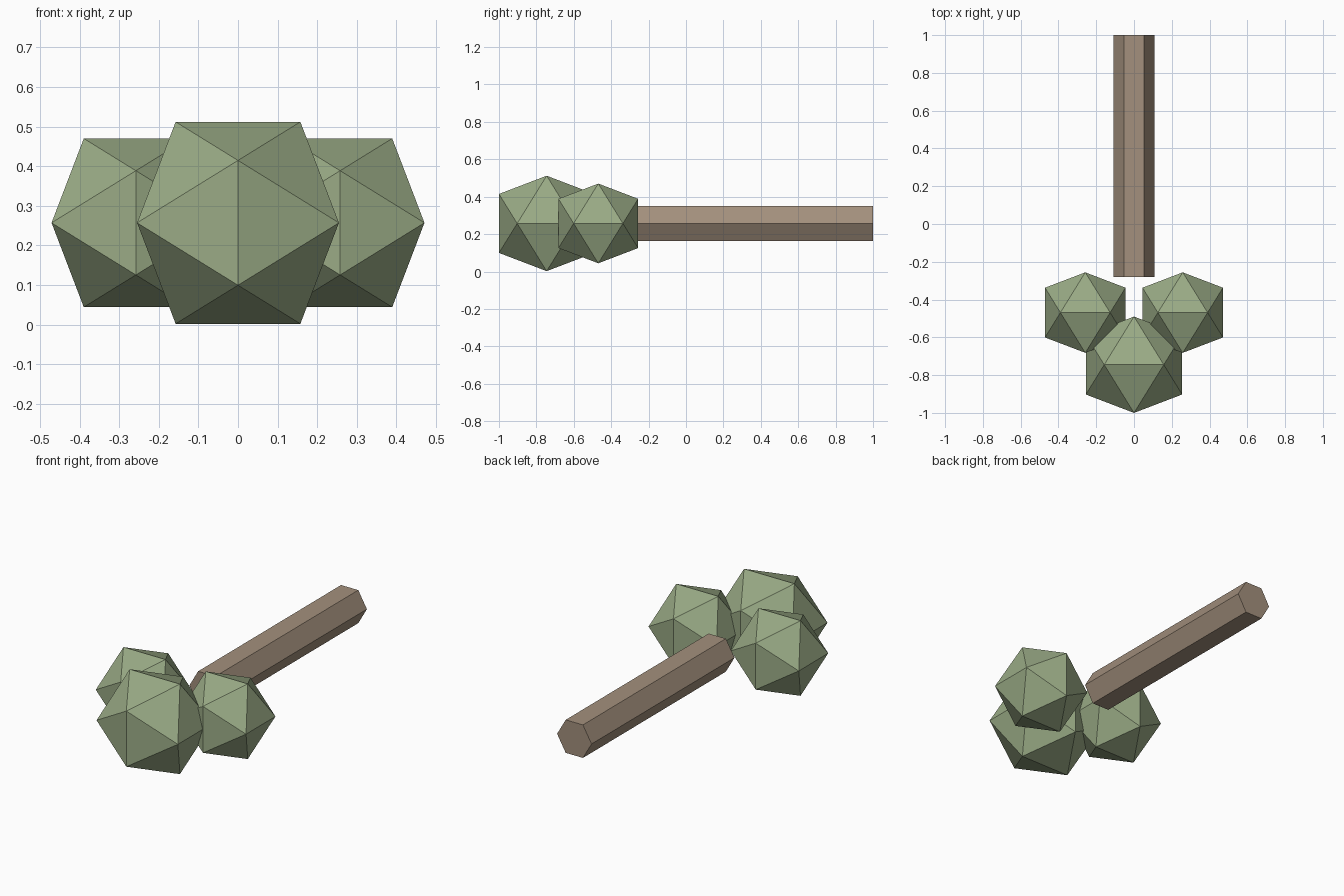
import bpy
import bmesh
import math
from mathutils import Vector

cube = bpy.data.objects.get("Cube")
if cube:
    bpy.data.objects.remove(cube, do_unlink=True)

MID_Z = 0.257
GOLDEN = (1 + math.sqrt(5)) / 2


def make_material(name, rgb):
    mat = bpy.data.materials.new(name)
    mat.use_nodes = True
    color = (*rgb, 1.0)
    mat.diffuse_color = color
    mat.node_tree.nodes["Principled BSDF"].inputs["Base Color"].default_value = color
    return mat


def finish(bm, name, mat, location):
    bmesh.ops.recalc_face_normals(bm, faces=bm.faces)
    mesh = bpy.data.meshes.new(name)
    bm.to_mesh(mesh)
    bm.free()
    mesh.materials.append(mat)
    obj = bpy.data.objects.new(name, mesh)
    obj.location = location
    bpy.context.collection.objects.link(obj)
    return obj


def leaf_clump(name, half, location):
    # Icosahedron: hull of three crossed golden rectangles
    bm = bmesh.new()
    short = half / GOLDEN
    for s in (-short, short):
        for t in (-half, half):
            for corner in ((s, 0, t), (t, s, 0), (0, t, s)):
                bm.verts.new(corner)
    bmesh.ops.convex_hull(bm, input=bm.verts)
    return finish(bm, name, leaf_green, location)


def hex_trunk(name, radius, y_start, y_end):
    # Six-sided prism along y, with corners pointing sideways
    bm = bmesh.new()
    ring = [bm.verts.new((radius * math.cos(i * math.pi / 3), y_start,
                          radius * math.sin(i * math.pi / 3))) for i in range(6)]
    cap = bm.faces.new(ring)
    result = bmesh.ops.extrude_face_region(bm, geom=[cap], use_keep_orig=True)
    moved = [v for v in result["geom"] if isinstance(v, bmesh.types.BMVert)]
    bmesh.ops.translate(bm, verts=moved, vec=Vector((0, y_end - y_start, 0)))
    return finish(bm, name, bark_brown, (0, 0, MID_Z))


leaf_green = make_material("leaf green", (0.323, 0.407, 0.238))
bark_brown = make_material("bark brown", (0.366, 0.279, 0.205))

# Trunk
hex_trunk("trunk", 0.108, -0.28, 1.0)

# Foliage: one large clump and a mirrored pair of smaller ones
leaf_clump("crown_foliage", 0.255, (0, -0.745, MID_Z))
for side, sign in (("left", 1), ("right", -1)):
    leaf_clump(side + "_foliage", 0.213, (sign * 0.258, -0.469, MID_Z))
